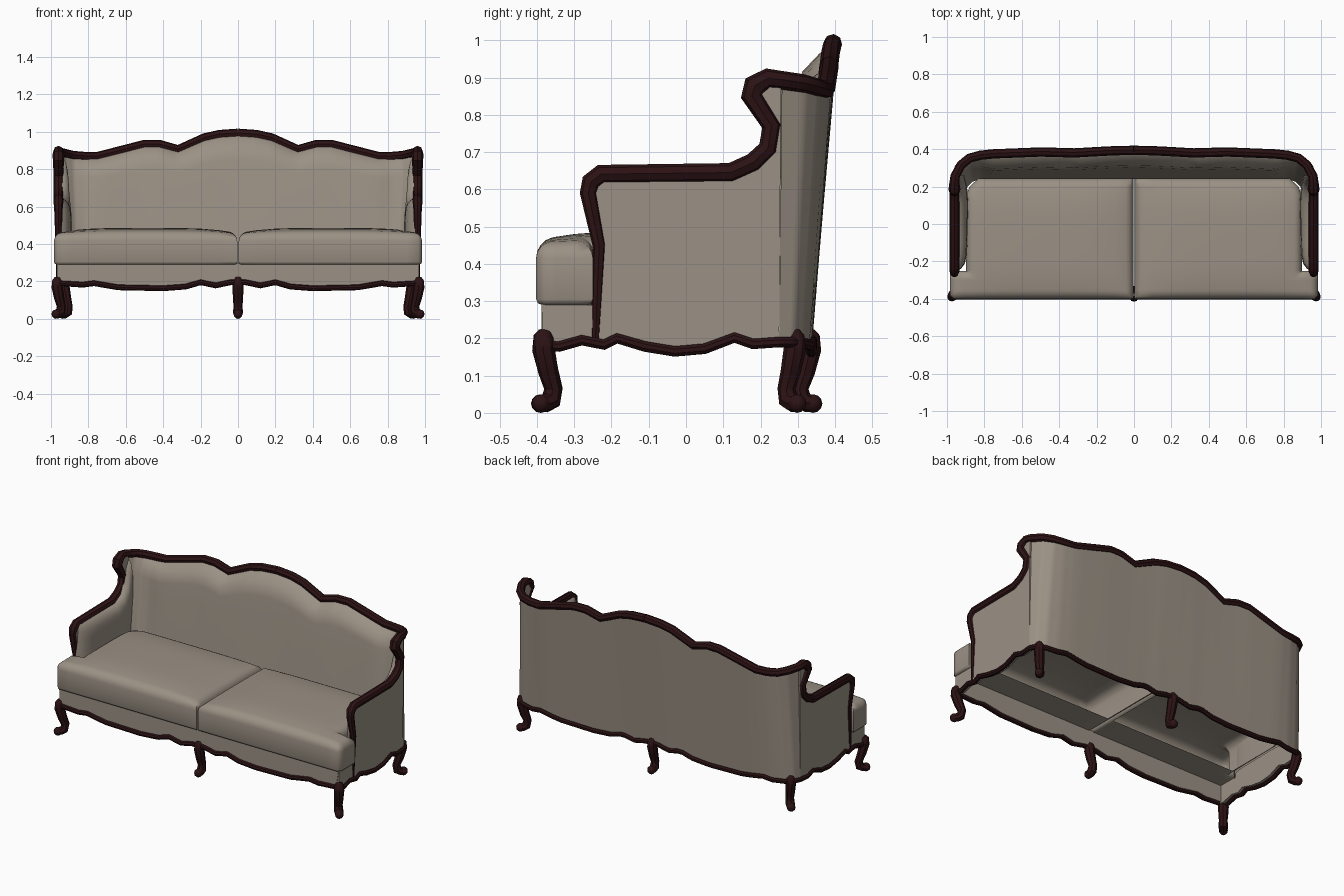
import bpy, bmesh
from mathutils import Vector

if "Cube" in bpy.data.objects:
    bpy.data.objects.remove(bpy.data.objects["Cube"])


def material(name, rgb):
    m = bpy.data.materials.new(name)
    m.use_nodes = True
    m.diffuse_color = (*rgb, 1)
    bsdf = m.node_tree.nodes["Principled BSDF"]
    bsdf.inputs["Base Color"].default_value = (*rgb, 1)
    bsdf.inputs["Roughness"].default_value = 0.8
    return m


FABRIC = material("taupe fabric", (0.33, 0.285, 0.235))
WOOD = material("dark mahogany", (0.025, 0.006, 0.007))


def finish(ob, mat, mirror=True, angle=0.7):
    ob.data.materials.clear()
    ob.data.materials.append(mat)
    bpy.ops.object.select_all(action="DESELECT")
    ob.select_set(True)
    bpy.context.view_layer.objects.active = ob
    bpy.ops.object.shade_smooth_by_angle(angle=angle)
    if mirror:
        ob.modifiers.new("Mirror", "MIRROR")
    return ob


def from_bmesh(name, bm, mat, **kw):
    bmesh.ops.recalc_face_normals(bm, faces=bm.faces)
    me = bpy.data.meshes.new(name)
    bm.to_mesh(me)
    bm.free()
    ob = bpy.data.objects.new(name, me)
    bpy.context.collection.objects.link(ob)
    return finish(ob, mat, **kw)


def prism(points, depth):
    """Polygon extruded along a vector."""
    bm = bmesh.new()
    face = bm.faces.new([bm.verts.new(p) for p in points])
    ext = bmesh.ops.extrude_face_region(bm, geom=[face], use_keep_orig=True)
    moved = [g for g in ext["geom"] if isinstance(g, bmesh.types.BMVert)]
    bmesh.ops.translate(bm, verts=moved, vec=depth)
    bmesh.ops.recalc_face_normals(bm, faces=bm.faces)
    return bm


def loft(name, rows, angle):
    """Skin of quads across rows of points."""
    bm = bmesh.new()
    rows = [[bm.verts.new(p) for p in row] for row in rows]
    for r, s in zip(rows, rows[1:]):
        for j in range(len(r) - 1):
            bm.faces.new((r[j], r[j + 1], s[j + 1], s[j]))
    from_bmesh(name, bm, FABRIC, angle=angle)


def tube(name, points, radii, mirror=True):
    """Carved wooden moulding swept along a path."""
    cu = bpy.data.curves.new(name, "CURVE")
    cu.dimensions = "3D"
    cu.bevel_depth = 1
    cu.bevel_resolution = 2
    cu.use_fill_caps = True
    sp = cu.splines.new("POLY")
    sp.points.add(len(points) - 1)
    for sp_pt, p, r in zip(sp.points, points, radii):
        sp_pt.co = (*p, 1)
        sp_pt.radius = r
    ob = bpy.data.objects.new(name, cu)
    bpy.context.collection.objects.link(ob)
    bpy.ops.object.select_all(action="DESELECT")
    ob.select_set(True)
    bpy.context.view_layer.objects.active = ob
    bpy.ops.object.convert(target="MESH")
    return finish(bpy.context.view_layer.objects.active, WOOD, mirror)


def lookup(table, t):
    for (a, za), (b, zb) in zip(table, table[1:]):
        if a <= t <= b:
            return za + (zb - za) * (t - a) / (b - a)
    return table[-1][1]


# Scalloped lower edges: across the front (x, z) and along the side (y, z)
FRONT = [(0, .195), (.04, .195), (.12, .178), (.2, .195), (.28, .172), (.4, .163), (.64, .168),
         (.77, .19), (.83, .182), (.95, .19)]
SIDE = [(-.385, .18), (-.34, .178), (-.28, .195), (-.22, .183), (-.185, .2), (-.11, .178),
        (-.03, .165), (.05, .172), (.13, .202), (.18, .185), (.25, .19)]

# Show-wood profile of the arm and wing (y, z), then the crest (x, y, z)
ARM = [(-.243, .2), (-.233, .45), (-.262, .59), (-.255, .62), (-.228, .641), (.12, .645),
       (.18, .672), (.22, .71), (.23, .77), (.177, .85), (.185, .878), (.22, .898)]
CREST = [(.957, .255, .893), (.925, .315, .884), (.88, .352, .873), (.82, .368, .868),
         (.75, .375, .868), (.5, .385, .932), (.42, .383, .932), (.32, .38, .905),
         (.18, .388, .967), (.1, .392, .985), (0, .394, .992)]
arm_path = [(.96, y, z) for y, z in ARM]
radii = [.012, .018, .023] + [.026] * 6 + [.03, .032, .027] + [.025] * len(CREST)
tube("crest_and_arm_frame", arm_path + CREST, radii)

# Upholstered side panel, cut to the wooden profile
side = [(.967, -.385, .29), (.967, -.243, .29)] + [(.967, y, z) for y, z in ARM[1:]]
side += [(.967, .255, .895)] + [(.967, y, z) for y, z in reversed(SIDE)]
from_bmesh("side_panel", prism(side, (-.03, 0, 0)), FABRIC)

# Front apron below the cushions
apron = [(0, -.388, .295), (.967, -.388, .295)] + [(x, -.388, z) for x, z in reversed(FRONT)]
from_bmesh("front_apron", prism(apron, (0, .02, 0)), FABRIC)

# Padded inner arm, swelling away from the front post and sweeping up into the wing
PAD = [(0, .645), (.018, .638), (.036, .622), (.048, .595), (.053, .55), (.055, .42), (.055, .28)]
STATIONS = [(-.25, 0, 1), (-.238, .4, 1), (-.21, .75, 1), (-.16, .95, 1), (-.1, 1, 1),
            (.11, 1.05, 1), (.175, 1, 1.09), (.215, .9, 1.25), (.235, .8, 1.5), (.26, .7, 1.62)]
loft("inner_arm_pad", [[(.945 - b * f, y, .28 + (z - .28) * k) for b, z in PAD]
                       for y, f, k in STATIONS], 1.2)

# Back: outer skin up to the crest and down the padded inner face
OUTER = [(.967, .25), (.95, .287), (.905, .316), (.83, .331)]
INNER = [(.905, .16), (.89, .2), (.865, .225), (.82, .24)]
PADDING = [(.04, .03), (.11, .065), (.2, .062), (.35, .05), (.5, .04), (.8, .015)]
columns, bottom_edge = [], []
for i, (a, b) in enumerate(zip(CREST, CREST[1:])):
    for k in range(4):
        t = k / 4

        def mix(table, flat_y):
            p, q = [Vector(table[j]) if j < len(table) else Vector((CREST[j][0], flat_y))
                    for j in (i, i + 1)]
            return p.lerp(q, t)
        columns.append((Vector(a).lerp(Vector(b), t), mix(OUTER, .337), mix(INNER, .24)))
columns.append((Vector(CREST[-1]), Vector((0, .337)), Vector((0, .24))))
rows = []
for top, out, inn in columns:
    low = Vector((out.x, out.y, lookup(FRONT, out.x)))
    bottom_edge.append(low)
    seat = Vector((inn.x, inn.y, .3))
    fullness = min(1, (1 - top.x) / .25)
    crest_back = top + Vector((0, .014 * fullness, 0))
    pts = [low, low.lerp(crest_back, .5), crest_back, top]
    pts += [top.lerp(seat, s) - Vector((0, d * fullness, 0)) for s, d in PADDING] + [seat]
    rows.append(pts)
loft("sofa_back", rows, 1.2)

# Scalloped base moulding running right round
base = [(x, -.388, z) for x, z in FRONT] + [(.967, y, z) for y, z in SIDE] + bottom_edge
tube("base_moulding", base, [.015] * len(base))

# T-shaped seat cushion with a soft crown, open underneath behind a front lip
T = [(.004, -.402), (.965, -.402), (.984, -.38), (.984, -.25), (.897, -.25), (.897, .15),
     (.88, .2), (.83, .245), (.004, .245)]
bm = prism([(x, y, .29) for x, y in T], (0, 0, .166))
bmesh.ops.bevel(bm, geom=[e for e in bm.edges if min(v.co.z for v in e.verts) > .4],
                offset=.04, segments=4, profile=.5, affect="EDGES")
bmesh.ops.bevel(bm, geom=[e for e in bm.edges if all(v.co.z < .3 for v in e.verts)],
                offset=.015, segments=2, profile=.5, affect="EDGES")
for axis, start, step, count in ((0, .1, .1, 9), (1, -.35, .05, 12)):
    for i in range(count):
        co, no = Vector(), Vector()
        co[axis], no[axis] = start + i * step, 1
        bmesh.ops.bisect_plane(bm, geom=bm.verts[:] + bm.edges[:] + bm.faces[:],
                               plane_co=co, plane_no=no)
for v in bm.verts:
    if v.co.z > .41:
        across = max(0, 1 - abs((v.co.x - .49) / .49) ** 4)
        along = max(0, 1 - abs((v.co.y + .08) / .33) ** 4)
        v.co.z += .03 * across * along
under = [f for f in bm.faces if f.calc_center_median().z < .292 and f.calc_center_median().y > -.2]
bmesh.ops.delete(bm, geom=under, context="FACES")
from_bmesh("seat_cushion", bm, FABRIC, angle=.9)


# Cabriole legs with scrolled feet, facing outwards
def leg(name, x, y, dx, dy, mirror=True):
    d = Vector((dx, dy, 0))
    base = Vector((x, y, 0))
    shape = [(-.004, .22, .016), (0, .205, .026), (0, .17, .03), (-.014, .11, .027),
             (-.028, .065, .024), (-.022, .035, .027), (-.006, .026, .025), (.01, .026, .022)]
    pts = [base + d * o + Vector((0, 0, z)) for o, z, r in shape]
    tube(name, pts, [r for o, z, r in shape], mirror)
    bm = bmesh.new()
    bmesh.ops.create_uvsphere(bm, u_segments=10, v_segments=6, radius=.025)
    bmesh.ops.translate(bm, verts=bm.verts, vec=base + d * .008 + Vector((0, 0, .025)))
    from_bmesh(name + "_foot", bm, WOOD, mirror=mirror)


leg("front_leg", .967, -.382, .8, -.9)
leg("back_leg", .93, .292, .8, .8)
leg("front_middle_leg", 0, -.383, 0, -1, False)
leg("back_middle_leg", 0, .333, 0, 1, False)
